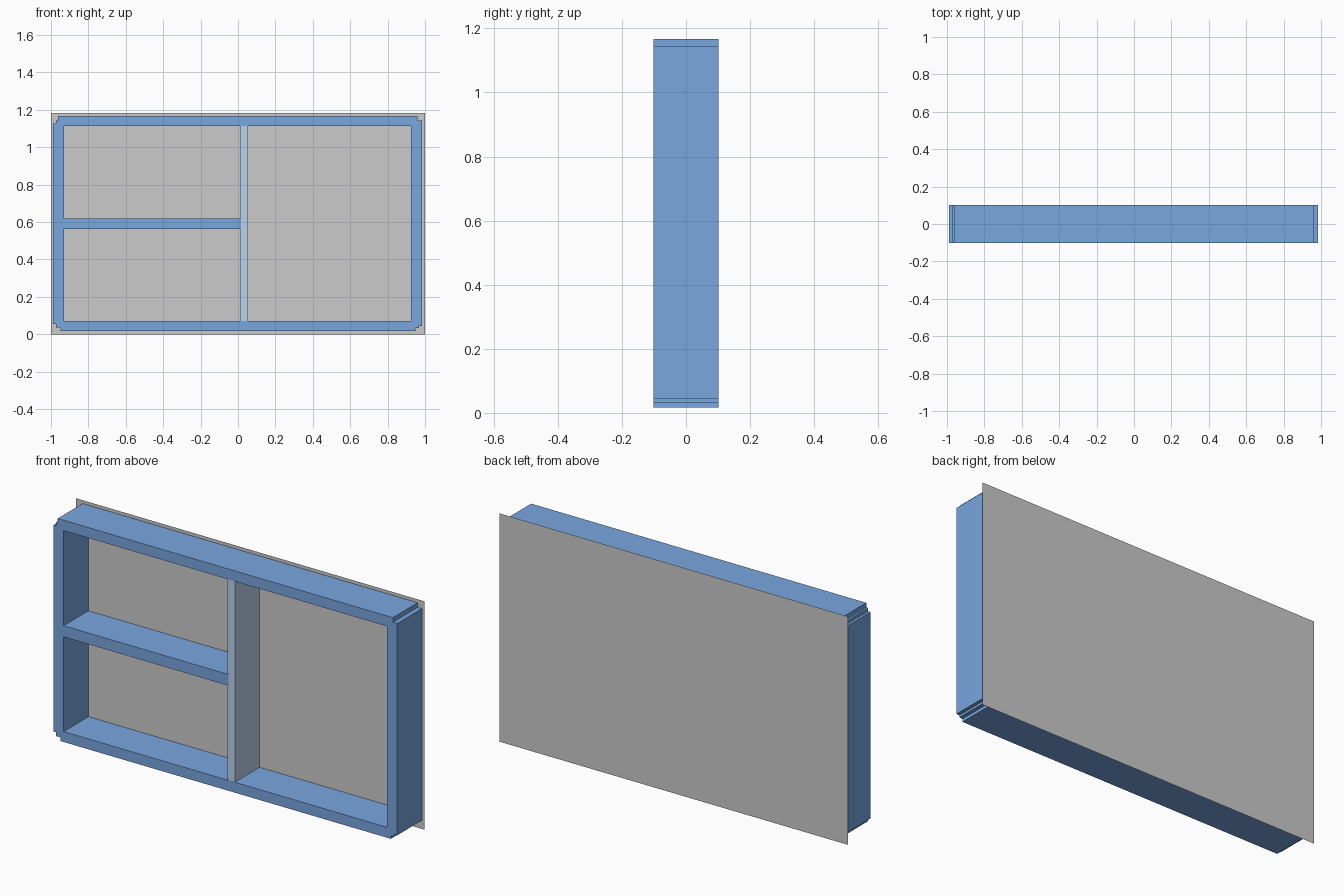
import bpy, bmesh, math
from mathutils import Vector

if "Cube" in bpy.data.objects:
    bpy.data.objects.remove(bpy.data.objects["Cube"])

FRONT, BACK = -0.102, 0.101


def material(name, rgb):
    m = bpy.data.materials.new(name)
    m.diffuse_color = (*rgb, 1)
    m.use_nodes = True
    m.node_tree.nodes["Principled BSDF"].inputs["Base Color"].default_value = m.diffuse_color
    return m


blue = material("blue_paint", (0.19, 0.385, 0.745))
pale = material("pale_blue_paint", (0.5, 0.65, 0.84))


def extrude_profile(name, loops, mat, y0=FRONT, y1=BACK):
    """Fill x/z outlines (inner loops become holes) and extrude along y."""
    bm = bmesh.new()
    edges = []
    for loop in loops:
        vs = [bm.verts.new((x, y0, z)) for x, z in loop]
        edges += [bm.edges.new((vs[i - 1], vs[i])) for i in range(len(vs))]
    bmesh.ops.triangle_fill(bm, use_beauty=True, edges=edges, normal=(0, -1, 0))
    res = bmesh.ops.extrude_face_region(bm, geom=bm.faces[:], use_keep_orig=True)
    moved = [g for g in res["geom"] if isinstance(g, bmesh.types.BMVert)]
    bmesh.ops.translate(bm, verts=moved, vec=Vector((0, y1 - y0, 0)))
    bmesh.ops.recalc_face_normals(bm, faces=bm.faces[:])
    me = bpy.data.meshes.new(name)
    bm.to_mesh(me)
    bm.free()
    me.materials.append(mat)
    ob = bpy.data.objects.new(name, me)
    bpy.context.collection.objects.link(ob)
    return ob


def rect(x0, x1, z0, z1):
    return [(x0, z0), (x1, z0), (x1, z1), (x0, z1)]


# Outer frame with small stepped corners
outer = [
    (-0.948, 0.017), (0.948, 0.017), (0.948, 0.033), (0.967, 0.033),
    (0.967, 0.045), (0.985, 0.045), (0.985, 1.143), (0.96, 1.143),
    (0.96, 1.167), (-0.963, 1.167), (-0.963, 1.143), (-0.974, 1.143),
    (-0.974, 1.126), (-0.988, 1.126), (-0.988, 0.056), (-0.972, 0.056),
    (-0.972, 0.036), (-0.948, 0.036),
]
extrude_profile("outer_frame", [outer, rect(-0.929, 0.925, 0.071, 1.113)], blue)

# Upright divider and the shelf on its left
extrude_profile("upright_divider", [rect(0.012, 0.053, 0.062, 1.122)], pale, FRONT + 0.0005)
extrude_profile("left_shelf", [rect(-0.94, 0.016, 0.562, 0.62)], blue, FRONT + 0.0002)

# Thin backing panel
bpy.ops.mesh.primitive_plane_add(size=1, location=(0, 0.102, 0.592),
                                 rotation=(math.pi / 2, 0, 0))
panel = bpy.context.object
panel.name = "back_panel"
panel.scale = (2, 1.184, 1)
